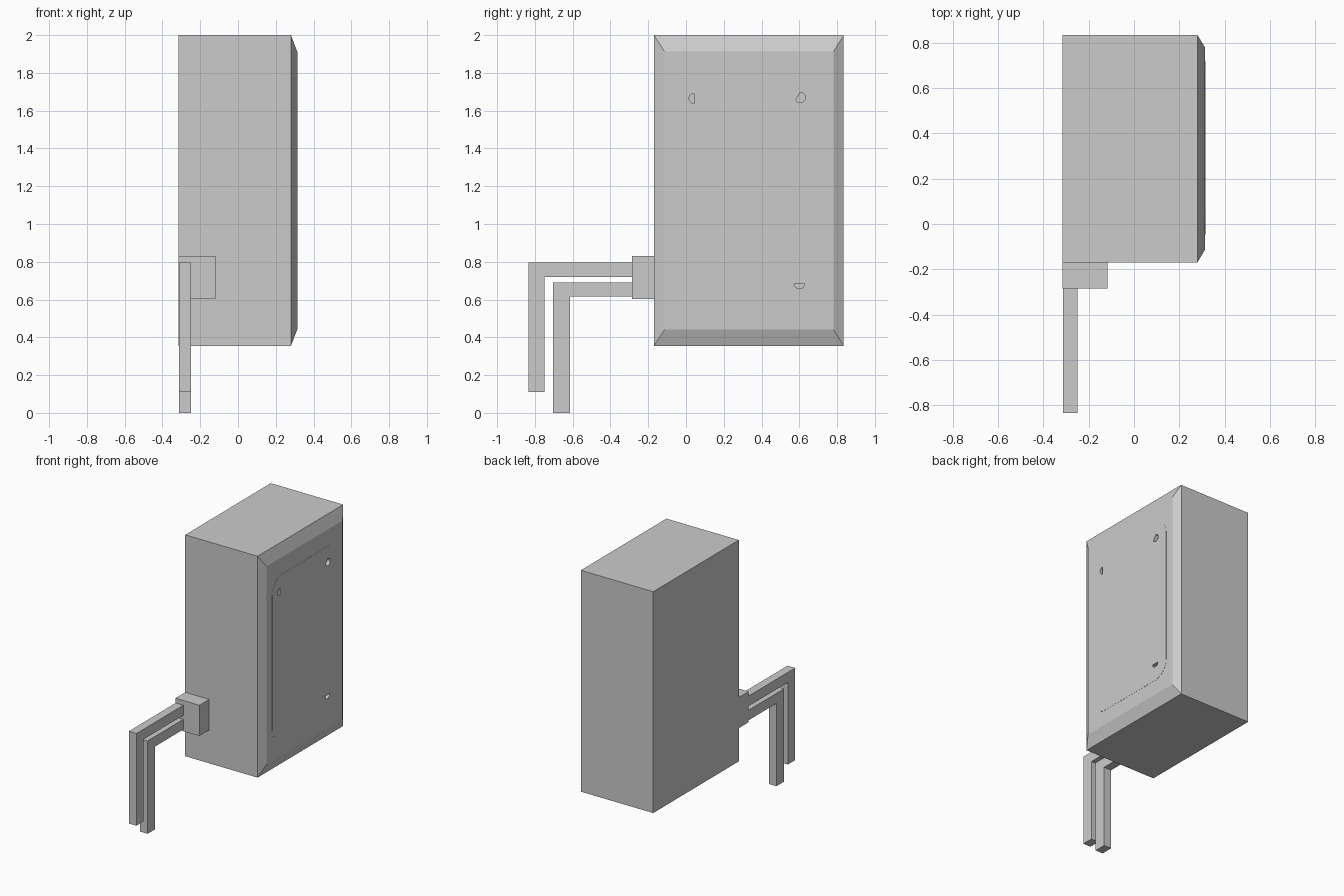
import bpy, bmesh, math

if "Cube" in bpy.data.objects:
    bpy.data.objects.remove(bpy.data.objects["Cube"])


def mesh_object(name, bm):
    bmesh.ops.recalc_face_normals(bm, faces=bm.faces)
    me = bpy.data.meshes.new(name)
    bm.to_mesh(me)
    bm.free()
    ob = bpy.data.objects.new(name, me)
    bpy.context.collection.objects.link(ob)
    return ob


def prism(name, outline, x0, x1):
    """Extrude a (y, z) outline along x."""
    bm = bmesh.new()
    face = bm.faces.new([bm.verts.new((x0, y, z)) for y, z in outline])
    out = bmesh.ops.extrude_face_region(bm, geom=[face])
    for v in out["geom"]:
        if isinstance(v, bmesh.types.BMVert):
            v.co.x = x1
    return mesh_object(name, bm)


def rect(y0, y1, z0, z1):
    return [(y0, z0), (y1, z0), (y1, z1), (y0, z1)]


def arc(cy, cz, r, start, end, steps):
    angles = [math.radians(start + (end - start) * i / steps) for i in range(steps + 1)]
    return [(cy + r * math.cos(a), cz + r * math.sin(a)) for a in angles]


# Cabinet with a sloped border around its right face
bm = bmesh.new()
rings = []
for x, outline in [(-0.315, rect(-0.17, 0.835, 0.355, 2)),
                   (0.28, rect(-0.17, 0.835, 0.355, 2)),
                   (0.314, rect(-0.113, 0.78, 0.442, 1.912))]:
    rings.append([bm.verts.new((x, y, z)) for y, z in outline])
for a, b in zip(rings, rings[1:]):
    for i in range(4):
        j = (i + 1) % 4
        bm.faces.new((a[i], a[j], b[j], b[i]))
bm.faces.new(rings[0])
bm.faces.new(rings[-1])
cabinet = mesh_object("cabinet", bm)

# Almost flush rounded cover on the right face
outline = []
for cy, cz, start in [(0.60, 0.67, -90), (0.60, 1.67, 0), (0.07, 1.67, 90), (0.07, 0.67, 180)]:
    outline += arc(cy, cz, 0.117, start, start + 90, 6)
cover = prism("cover", outline, 0.31, 0.315)

# Small screw recesses near the cover corners
recesses = [arc(0.043, 1.665, 0.027, 90, 270, 8),
            arc(0.605, 1.67, 0.027, -150, 90, 8),
            arc(0.60, 0.685, 0.028, 180, 360, 8)]
for i, shape in enumerate(recesses):
    cutter = prism(f"recess_cutter_{i}", shape, 0.29, 0.33)
    cutter.hide_render = True
    cutter.hide_set(True)
    for target in (cabinet, cover):
        mod = target.modifiers.new("recess", "BOOLEAN")
        mod.operation = 'DIFFERENCE'
        mod.solver = 'EXACT'
        mod.object = cutter

# Connector block on the front
prism("connector_block", rect(-0.285, -0.17, 0.602, 0.83), -0.315, -0.118)


# Two bent pipes running forward and then down
def pipe(name, y0, y1, z_bottom, z_under, z_top):
    prism(name, [(-0.285, z_top), (y0, z_top), (y0, z_bottom), (y1, z_bottom),
                 (y1, z_under), (-0.285, z_under)], -0.313, -0.25)


pipe("outer_pipe", -0.835, -0.75, 0.11, 0.72, 0.795)
pipe("inner_pipe", -0.705, -0.615, 0.0, 0.615, 0.69)
